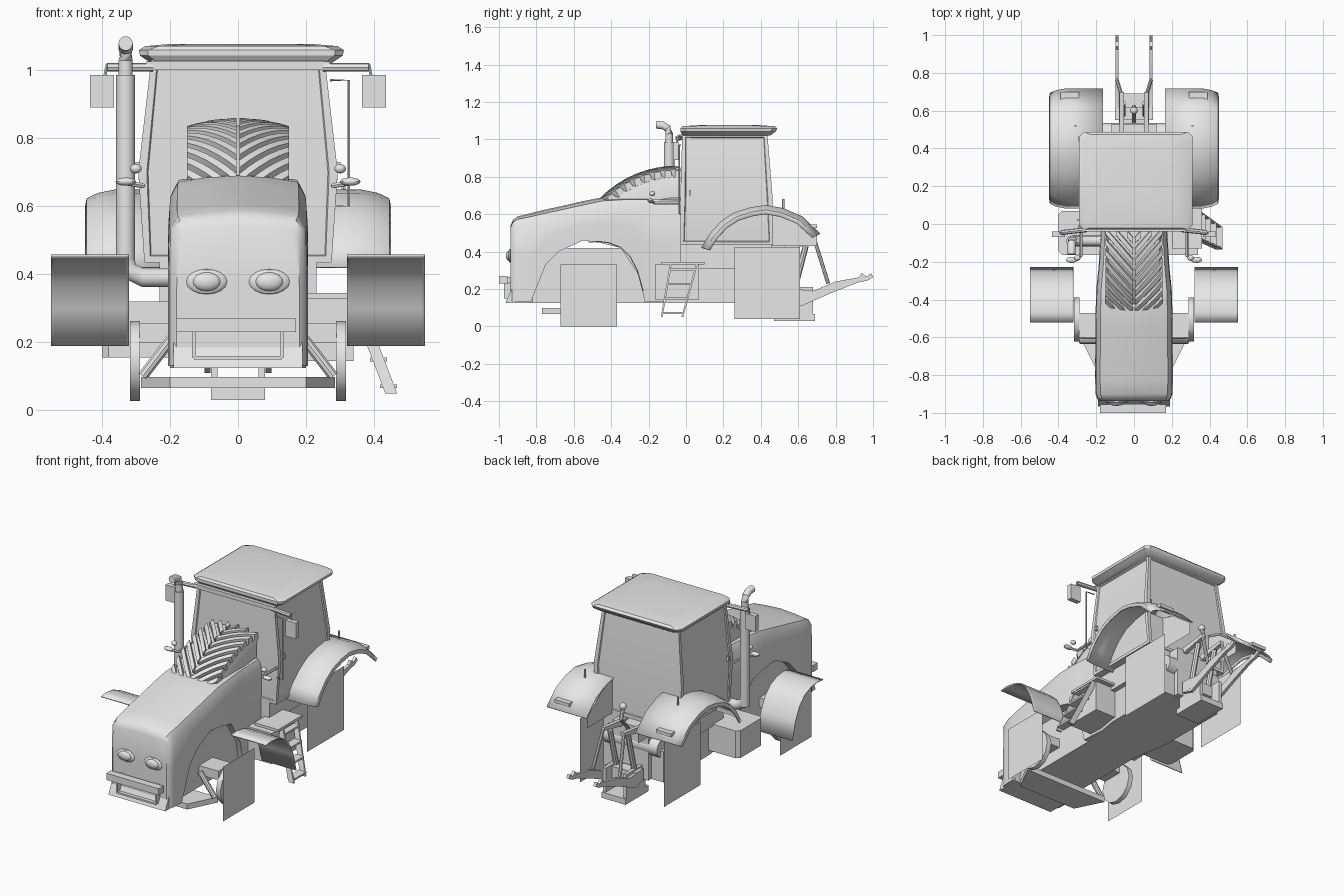
import bpy, bmesh, math
from mathutils import Vector

if "Cube" in bpy.data.objects:
    bpy.data.objects.remove(bpy.data.objects["Cube"])

grey = bpy.data.materials.new("light grey")
grey.diffuse_color = (0.8, 0.8, 0.8, 1)
grey.use_nodes = True
grey.node_tree.nodes["Principled BSDF"].inputs["Base Color"].default_value = grey.diffuse_color


def finish(name, bm):
    bmesh.ops.recalc_face_normals(bm, faces=bm.faces)
    me = bpy.data.meshes.new(name)
    bm.to_mesh(me)
    bm.free()
    me.materials.append(grey)
    ob = bpy.data.objects.new(name, me)
    bpy.context.collection.objects.link(ob)
    return ob


def loft_bm(secs, closed=True, caps=True):
    bm = bmesh.new()
    rings = [[bm.verts.new(p) for p in s] for s in secs]
    n = len(secs[0])
    for a, b in zip(rings, rings[1:]):
        for i in range(n if closed else n - 1):
            j = (i + 1) % n
            bm.faces.new((a[i], a[j], b[j], b[i]))
    if closed and caps:
        bm.faces.new(rings[0])
        bm.faces.new(rings[-1])
    return bm


def loft(name, secs, closed=True):
    return finish(name, loft_bm(secs, closed))


def box(name, x0, x1, y0, y1, z0, z1):
    return loft(name, [[(x0, y0, z), (x1, y0, z), (x1, y1, z), (x0, y1, z)] for z in (z0, z1)])


def prism(name, prof, x0, x1):
    return loft(name, [[(x, y, z) for y, z in prof] for x in (x0, x1)])


def sheet(name, secs, t=0):
    ob = loft(name, secs, closed=False)
    if t:
        m = ob.modifiers.new("thickness", 'SOLIDIFY')
        m.thickness = t
        m.offset = 0
    return ob


def beam(name, p, q, dx, dy):
    return loft(name, [[(c[0] + sx * dx, c[1] + sy * dy, c[2])
                        for sx, sy in ((-.5, -.5), (.5, -.5), (.5, .5), (-.5, .5))] for c in (p, q)])


def tube(name, pts, r, n=10):
    pts = [Vector(p) for p in pts]
    secs = []
    for i, p in enumerate(pts):
        t = (pts[min(i + 1, len(pts) - 1)] - pts[max(i - 1, 0)]).normalized()
        u = t.cross(Vector((0, 0, 1)) if abs(t.z) < .8 else Vector((1, 0, 0))).normalized()
        v = t.cross(u)
        secs.append([p + r * (math.cos(k * math.tau / n) * u + math.sin(k * math.tau / n) * v) for k in range(n)])
    return loft(name, secs)


def ellipsoid(name, c, r):
    bm = bmesh.new()
    bmesh.ops.create_uvsphere(bm, u_segments=16, v_segments=8, radius=1)
    for v in bm.verts:
        v.co = Vector([c[i] + v.co[i] * r[i] for i in range(3)])
    return finish(name, bm)


def chamfered(x0, x1, y0, y1, z, c):
    return [(x0 + c, y0, z), (x1 - c, y0, z), (x1, y0 + c, z), (x1, y1 - c, z),
            (x1 - c, y1, z), (x0 + c, y1, z), (x0, y1 - c, z), (x0, y0 + c, z)]


# hood: y, half width, arch height, shoulder, top
hood = []
for y, w, zb, zs, zt in ((-.938, .18, .14, .515, .54), (-.925, .195, .13, .53, .57), (-.9, .203, .13, .535, .588),
                         (-.83, .206, .13, .545, .605),
                         (-.75, .206, .33, .56, .625), (-.68, .205, .40, .575, .64), (-.55, .205, .46, .6, .67),
                         (-.45, .203, .445, .625, .69), (-.35, .2, .42, .635, .695), (-.25, .19, .27, .64, .695),
                         (-.22, .187, .13, .64, .695), (-.02, .175, .13, .64, .69)):
    half = [(w, zb), (w, zb * .4 + zs * .6), (w * .98, zs), (w * .87, zs * .3 + zt * .7), (w * .45, zt - .006)]
    ring = half + [(0, zt)] + [(-x, z) for x, z in reversed(half)]
    hood.append([(x, y, z) for x, z in ring])
loft("hood", hood)

# lower nose, bumper and grille frame
prism("nose_skirt", [(-.965, .125), (-.955, .15), (-.93, .2), (-.82, .2), (-.82, .125)], -.19, .19)
box("bumper", -.18, .17, -1.0, -.955, .23, .27)
for s in (-1, 1):
    box("bumper_bracket", s * .12 - .012, s * .12 + .012, -.96, -.92, .235, .265)
    box("grille_post", s * .13 - .005, s * .13 + .005, -.972, -.935, .155, .23)
    ellipsoid("headlight_rim", (s * .092, -.94, .378), (.06, .012, .037))
    ellipsoid("headlight", (s * .092, -.945, .378), (.042, .018, .028))
box("grille_sill", -.13, .13, -.972, -.935, .15, .16)

# chassis
box("chassis_front", -.16, .16, -.9, -.2, .125, .42)
loft("chassis_rear", [[(-w, y, .125), (w, y, .125), (w, y, .31), (-w, y, .31)]
                      for y, w in ((-.2, .16), (.05, .2), (.5, .2))])
box("gearbox", -.12, .12, .1, .53, .126, .43)
box("cab_floor", -.23, .23, -.03, .46, .31, .44)

# ribbed arched cover behind the hood
CY, CZ = -.05, .287
secs = []
for x, r in ((-.147, .4), (-.147, .505), (-.135, .53), (0, .55), (.135, .53), (.147, .505), (.147, .4)):
    secs.append([(x, CY - r * math.sin(a), CZ + r * math.cos(a)) for a in [i * 1.05 / 16 - .04 for i in range(17)]])
loft("arched_cover", secs, closed=False)
for s in (-1, 1):
    for i in range(11):
        secs = []
        for k in range(6):
            f = k / 5
            x = s * (.004 + .146 * f)
            a = 1.12 - i * .105 - .3 * f
            if a < -.03:
                break
            r2 = .572 - .024 * f ** 2
            secs.append([(x, CY - r * math.sin(b), CZ + r * math.cos(b))
                         for r, b in ((.51, a - .04), (r2, a - .029), (r2, a + .029), (.51, a + .04))])
        if len(secs) > 1:
            loft("cover_rib", secs)

# cab with inset windows
bm = loft_bm([[(-w, y0, z), (w, y0, z), (w, y1, z), (-w, y1, z)]
              for z, w, y0, y1 in ((.435, .275, -.03, .465), (.7, .293, -.03, .462), (1.03, .255, -.02, .435))])
bmesh.ops.recalc_face_normals(bm, faces=bm.faces)
for axis in (0, 1):
    for s in (-1, 1):
        side = [f for f in bm.faces if f.normal[axis] * s > .8 and f.calc_area() > .05]
        bmesh.ops.inset_region(bm, faces=side, thickness=.025, depth=0)
        bmesh.ops.inset_region(bm, faces=side, thickness=.004, depth=-.006)
finish("cab", bm)

# roof
loft("roof", [chamfered(.01 - w, .01 + w, y0, y1, z, c) for z, w, y0, y1, c in
              ((1.02, .265, -.015, .45, .02), (1.042, .298, -.03, .48, .025), (1.058, .301, -.03, .487, .025),
               (1.07, .283, -.02, .475, .04), (1.077, .2, .08, .38, .06))])
box("roof_light_bar", -.27, .27, -.04, -.02, 1.0, 1.025)

# front axle
loft("axle_plate", [[(-.285, -.6, z), (-.2, -.77, z), (.2, -.77, z), (.285, -.6, z)] for z in (.065, .098)])
box("front_axle", -.29, .29, -.6, -.47, .2, .255)

for s in (-1, 1):
    # front wheel station
    tube("front_hub", [(s * .288, -.505, .145), (s * .318, -.505, .145)], .117, 12)
    tube("axle_strut", [(s * .18, -.62, .23), (s * .28, -.62, .1)], .016)
    sheet("front_wheel_plate", [[(s * .37, y, z) for z in (0, .33)] for y in (-.67, -.37)])
    sheet("front_fender", [[(s * x, y, z) for x in (.32, .33, .54, .55)] for y, z in
                           ((-.52, .45), (-.47, .455), (-.41, .447), (-.35, .423), (-.3, .375), (-.26, .3), (-.23, .19))], .006)

    # rear wheel station
    sheet("rear_wheel_plate", [[(s * .28, y, z) for z in (.04, .425)] for y in (.26, .61)])
    secs = []
    for y, z in ((.085, .42), (.13, .495), (.19, .56), (.26, .606), (.35, .634), (.43, .645), (.52, .628), (.62, .585), (.715, .495)):
        d = (Vector((.4, .32)) - Vector((y, z))).normalized()
        secs.append([(s * x, y + d.x * k, z + d.y * k) for x, k in
                     ((.165, .0), (.36, 0), (.41, .01), (.442, .025), (.445, .045))])
    sheet("rear_fender", secs, .008)
    sheet("fender_inner_wall", [[(s * .17, y, z), (s * .17, y, .43)] for y, z in
                                ((.1, .432), (.2, .56), (.28, .608), (.44, .64), (.55, .61), (.7, .5))])
    box("tail_lamp", s * .34 - .05, s * .34 + .05, .66, .7, .525, .545)
    tube("marker_post", [(s * .31, .52, .62), (s * .31, .52, .68)], .006, 6)

    # mirrors, side lamps and rails
    tube("mirror_arm", [(s * .25, -.03, 1.008), (s * .385, -.045, 1.008)], .013, 8)
    tube("mirror_hanger", [(s * .385, -.045, 1.015), (s * .395, -.05, .96)], .005, 6)
    box("mirror", s * .4 - .035, s * .4 + .035, -.07, -.04, .89, .985)
    tube("lamp_arm", [(s * .28, -.03, .66), (s * .28, -.17, .66), (s * .34, -.19, .67)], .008, 6)
    ellipsoid("side_lamp", (s * .33, -.19, .672), (.03, .016, .012))
    ellipsoid("indicator", (s * .3, -.18, .71), (.017, .015, .014))
    box("door_handle", s * .295 - .006, s * .295 + .006, .015, .025, .7, .73)

    # hitch linkage
    prism("lower_arm", [(.56, .13), (.62, .11), (.78, .18), (.92, .235), (.97, .245), (1.0, .262), (.99, .285), (.965, .265),
                        (.94, .285), (.925, .262), (.8, .24), (.68, .19), (.56, .2)], s * .09 - .009, s * .09 + .009)
    prism("lift_arm", [(.48, .40), (.7, .445), (.7, .465), (.48, .44)], s * .065 - .012, s * .065 + .012)
    tube("lift_rod", [(s * .068, .69, .455), (s * .09, .76, .23)], .01, 8)
    tube("lift_cylinder", [(s * .06, .57, .16), (s * .06, .64, .43)], .016, 8)
    box("hitch_cheek", s * .07 - .01, s * .07 + .01, .5, .68, .035, .21)

# rear coupling
box("hitch_base", -.08, .08, .47, .69, .03, .065)
box("hitch_block", -.1, .1, .55, .62, .13, .2)
tube("cross_shaft", [(-.18, .48, .32), (.18, .48, .32)], .055, 14)
tube("top_link", [(0, .54, .4), (0, .62, .5), (0, .6, .56)], .012, 8)
ellipsoid("top_link_knob", (0, .6, .57), (.02, .02, .02))

# exhaust on one side
tube("exhaust_stack", [(-.33, -.09, .4), (-.33, -.09, .985)], .028, 16)
tube("exhaust_tip", [(-.33, -.09, .97), (-.33, -.09, 1.03), (-.33, -.1, 1.06), (-.33, -.125, 1.075), (-.33, -.16, 1.078)], .021, 14)
tube("exhaust_inlet", [(-.33, -.09, .44), (-.32, -.09, .41), (-.28, -.09, .39), (-.16, -.09, .39)], .028, 14)

# tank, step box, ladder and handrail
loft("side_tank", [chamfered(-.4, -.13, -.165, .07, z, .02) for z in (.155, .32)])
prism("step_box", [(-.165, .145), (.07, .145), (.07, .33), (-.165, .33)], .13, .34)
box("entry_platform", .2, .36, -.13, .1, .33, .345)
for y0, y1 in ((-.08, -.13), (.06, -.02)):
    beam("ladder_rail", (.34, y0, .34), (.45, y1, .05), .035, .01)
for i in range(4):
    f = .12 + i * .27
    x, y, z = .34 + .11 * f, -.08 - .05 * f, .34 - .29 * f
    box("ladder_step", x - .025, x + .025, y, y + .14 - .03 * f, z - .005, z + .006)
tube("handrail", [(.27, -.03, .97), (.325, -.035, .97), (.325, -.035, .6), (.28, -.03, .6)], .004, 6)

# crease-aware smoothing
bpy.ops.object.select_all(action='SELECT')
bpy.context.view_layer.objects.active = bpy.context.selected_objects[0]
bpy.ops.object.shade_smooth_by_angle(angle=math.radians(32))
